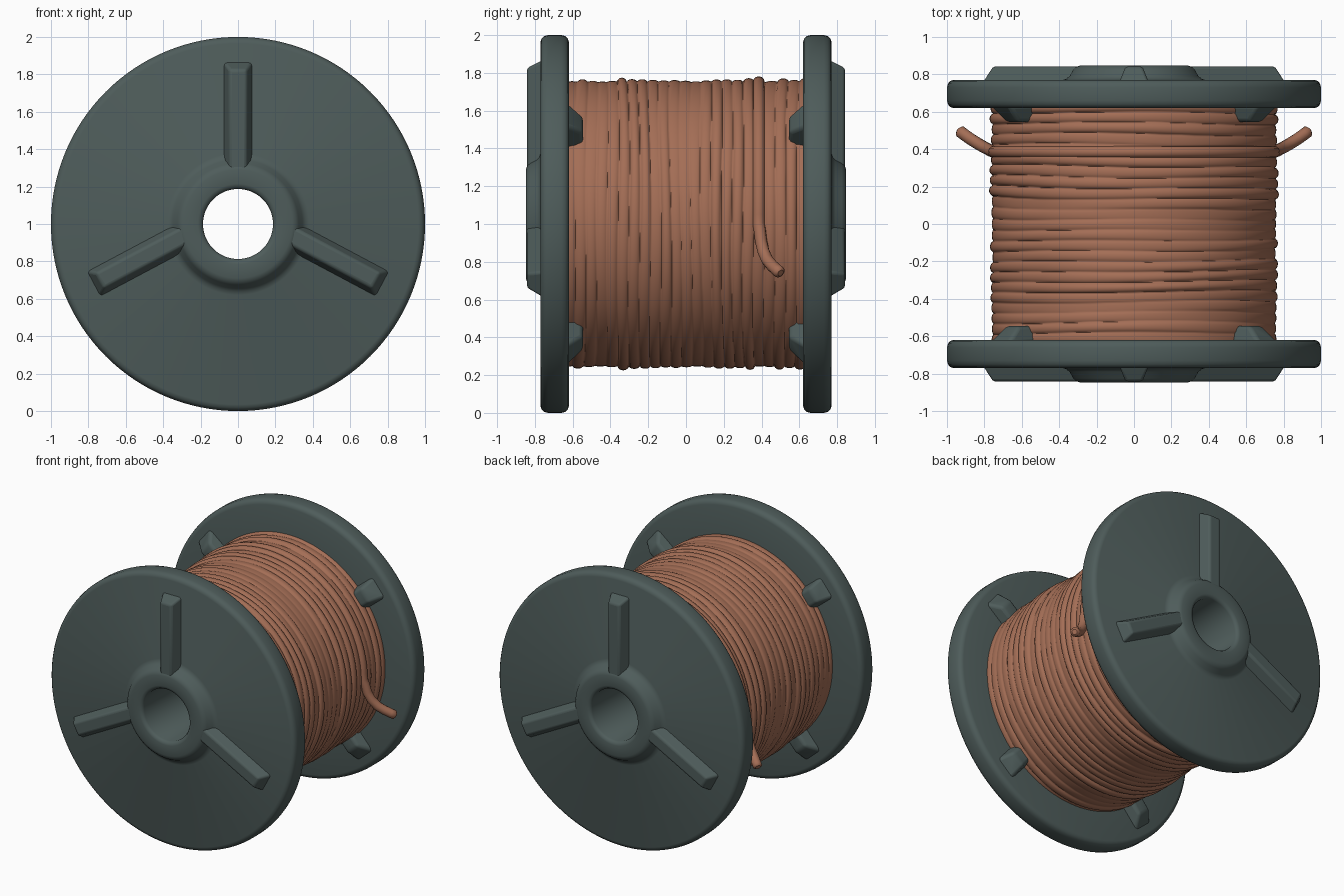
import bpy, bmesh, math, random
from mathutils import Vector

if "Cube" in bpy.data.objects:
    bpy.data.objects.remove(bpy.data.objects["Cube"])

random.seed(4)
TAU = math.tau


def material(name, rgb):
    m = bpy.data.materials.new(name)
    m.diffuse_color = (*rgb, 1)
    m.use_nodes = True
    m.node_tree.nodes["Principled BSDF"].inputs["Base Color"].default_value = m.diffuse_color
    return m


GREY = material("slate grey", (0.077, 0.108, 0.104))
COPPER = material("copper", (0.37, 0.155, 0.092))


def finish(bm, name, mat, angle=40, bevel=0):
    bmesh.ops.recalc_face_normals(bm, faces=bm.faces)
    me = bpy.data.meshes.new(name)
    bm.to_mesh(me)
    bm.free()
    ob = bpy.data.objects.new(name, me)
    bpy.context.collection.objects.link(ob)
    me.materials.append(mat)
    if bevel:
        mod = ob.modifiers.new("soft edges", 'BEVEL')
        mod.width, mod.segments = bevel, 3
    bpy.ops.object.select_all(action='DESELECT')
    ob.select_set(True)
    bpy.context.view_layer.objects.active = ob
    bpy.ops.object.shade_smooth_by_angle(angle=math.radians(angle))
    return ob


def lathe(radius_at, rows, segs, closed):
    """Revolve about the y axis through z = 1; radius_at(row, angle) -> (r, y)."""
    bm = bmesh.new()
    rings = []
    for i in range(rows):
        ring = []
        for k in range(segs):
            a = TAU * k / segs
            r, y = radius_at(i, a)
            ring.append(bm.verts.new((r * math.cos(a), y, 1 + r * math.sin(a))))
        rings.append(ring)
    for i in range(rows if closed else rows - 1):
        p, q = rings[i], rings[(i + 1) % rows]
        for k in range(segs):
            n = (k + 1) % segs
            bm.faces.new((p[k], p[n], q[n], q[k]))
    return bm


# Spool body: two flanges, raised hubs, core and open bore
half = [(0.6, 0.62), (0.965, 0.62), (0.983, 0.626), (0.995, 0.64), (1.0, 0.66),
        (1.0, 0.73), (0.995, 0.75), (0.983, 0.764), (0.965, 0.77), (0.38, 0.77),
        (0.36, 0.777), (0.345, 0.79), (0.325, 0.825), (0.31, 0.84), (0.29, 0.847),
        (0.215, 0.847), (0.197, 0.842), (0.187, 0.825)]
profile = half + [(r, -y) for r, y in reversed(half)]
finish(lathe(lambda i, a: profile[i], len(profile), 128, True), "spool_body", GREY, 50)


def wedge(name, origin, angle, r0, r1, w_base, w_top, y_base, y_top, slope, bevel):
    """Tapered block lying on a flange, running outwards at the given angle."""
    d = Vector((math.cos(angle), 0, math.sin(angle)))
    s = Vector((-math.sin(angle), 0, math.cos(angle)))
    bm = bmesh.new()
    levels = []
    for w, y, end in ((w_base, y_base, r1), (w_top, y_top, r1 - slope)):
        levels.append([bm.verts.new(Vector(origin) + d * r + s * o + Vector((0, y, 0)))
                       for r, o in ((r0, -w), (end, -w), (end, w), (r0, w))])
    lo, hi = levels
    bm.faces.new(lo)
    bm.faces.new(hi)
    for k in range(4):
        n = (k + 1) % 4
        bm.faces.new((lo[k], lo[n], hi[n], hi[k]))
    finish(bm, name, GREY, 60, bevel)


for side, sy in (("front", -1), ("back", 1)):
    # Three outer ribs on each flange
    for i, (deg, z, length) in enumerate(((90, 1, 0.87), (-28, 1.09, 0.88), (208, 1.09, 0.88))):
        wedge(f"{side}_rib_{i + 1}", (0, 0, z), math.radians(deg), 0.27, length,
              0.08, 0.045, sy * 0.755, sy * 0.842, 0.045, 0.014)
    # Four inner tabs holding the winding
    for i, deg in enumerate((39, 141, -49, 229)):
        wedge(f"{side}_inner_tab_{i + 1}", (0, 0, 1), math.radians(deg), 0.68, 0.93,
              0.085, 0.055, sy * 0.635, sy * 0.545, 0.09, 0.02)

# Wound wire: irregular strands, slightly wandering around the spool
ROWS = 221
PITCH = 0.056
strand = [random.uniform(-0.006, 0.008) for _ in range(40)]
phase = [random.uniform(0, TAU) for _ in range(40)]


def winding(i, a):
    y = -0.625 + 1.25 * i / (ROWS - 1)
    u = (y + 0.7 + 0.008 * math.sin(a + 5 * y) + 0.005 * math.sin(3 * a + 11 * y)) / PITCH
    n = int(u)
    t = u - n
    arch = math.sqrt(max(0.0, 1 - (2 * t - 1) ** 2))
    lift = strand[n] + 0.005 * math.sin(2 * a + phase[n])
    return 0.75 + (0.013 + lift) * arch, y


finish(lathe(winding, ROWS, 128, False), "wound_wire", COPPER, 75)

# Loose outer strand over the top, with both ends bent outwards
tail = [(0.762, 0.39, 0.97), (0.775, 0.397, 0.91), (0.80, 0.41, 0.855),
        (0.835, 0.43, 0.81), (0.875, 0.455, 0.78), (0.91, 0.48, 0.757),
        (0.93, 0.495, 0.745), (0.938, 0.501, 0.74)]
arc = [(0.75 * math.cos(math.pi * k / 48), 0.385, 1 + 0.75 * math.sin(math.pi * k / 48))
       for k in range(49)]
path = tail[::-1] + arc + [(-x, y, z) for x, y, z in tail]
cu = bpy.data.curves.new("loose_wire", 'CURVE')
cu.dimensions = '3D'
cu.bevel_depth = 0.032
cu.bevel_resolution = 4
cu.use_fill_caps = True
sp = cu.splines.new('POLY')
sp.points.add(len(path) - 1)
for k, (p, co) in enumerate(zip(sp.points, path)):
    p.co = (*co, 1)
    p.radius = 0.55 if k in (0, len(path) - 1) else 1
cu.materials.append(COPPER)
wire = bpy.data.objects.new("loose_wire", cu)
bpy.context.collection.objects.link(wire)
bpy.ops.object.select_all(action='DESELECT')
wire.select_set(True)
bpy.context.view_layer.objects.active = wire
bpy.ops.object.convert(target='MESH')
bpy.ops.object.shade_smooth_by_angle(angle=math.radians(60))
